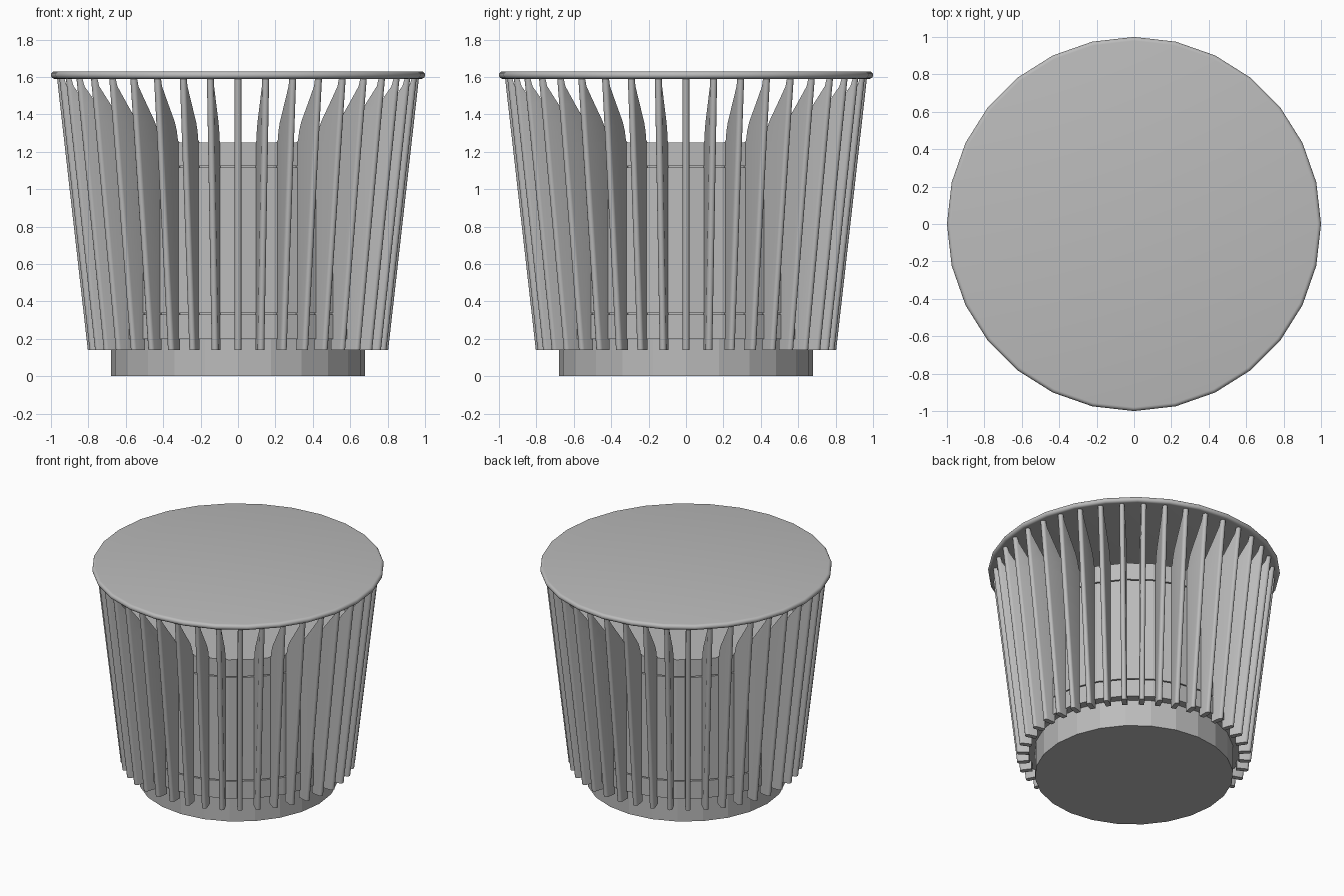
import bpy
import bmesh
from math import cos, sin, pi

FINS = 40
cube = bpy.data.objects.get("Cube")
if cube:
    bpy.data.objects.remove(cube, do_unlink=True)

grey = bpy.data.materials.new("light grey metal")
grey.use_nodes = True
colour = (0.5, 0.5, 0.5, 1)
grey.diffuse_color = colour
grey.node_tree.nodes["Principled BSDF"].inputs["Base Color"].default_value = colour


def add_object(name, bm):
    bmesh.ops.recalc_face_normals(bm, faces=bm.faces)
    mesh = bpy.data.meshes.new(name)
    bm.to_mesh(mesh)
    bm.free()
    mesh.materials.append(grey)
    obj = bpy.data.objects.new(name, mesh)
    bpy.context.collection.objects.link(obj)
    return obj


def smooth(obj, angle):
    bpy.ops.object.select_all(action="DESELECT")
    obj.select_set(True)
    bpy.context.view_layer.objects.active = obj
    bpy.ops.object.shade_smooth_by_angle(angle=angle)


def turned(name, profile, sides):
    """Closed solid of revolution from (radius, height) points, bottom to top."""
    bm = bmesh.new()
    rings = [[bm.verts.new((r * cos(2 * pi * i / sides), r * sin(2 * pi * i / sides), z))
              for i in range(sides)] for r, z in profile]
    for low, high in zip(rings, rings[1:]):
        for i in range(sides):
            j = (i + 1) % sides
            bm.faces.new((low[i], low[j], high[j], high[i]))
    bm.faces.new(rings[0])
    bm.faces.new(rings[-1])
    return add_object(name, bm)


# Plinth and the core with its two narrow grooves
turned("base", [(0.68, 0), (0.68, 0.21)], 24)
core = [(0.74, 0.2)]
for z in (0.33, 1.115):
    core += [(0.74, z), (0.72, z), (0.72, z + 0.008), (0.74, z + 0.008)]
turned("core", core + [(0.74, 1.25)], 24)

# Top disc with a rounded rim
rim = [(0.98 + 0.02 * cos(a * pi / 8), 1.61 + 0.02 * sin(a * pi / 8)) for a in range(-4, 5)]
smooth(turned("top_disc", rim, 28), pi / 6)

# Cooling fins: inner edge flares outward above the core, outer edge is rounded
inner = [(0.72, 0.14), (0.72, 1.25), (0.742, 1.26), (0.755, 1.31), (0.78, 1.36),
         (0.86, 1.46), (0.93, 1.55), (0.945, 1.6)]
half = 0.018
section = [half * sin(a * pi / 6) for a in range(-3, 4)]
nose = [half * cos(a * pi / 6) for a in range(-3, 4)]
bm = bmesh.new()
for k in range(FINS):
    angle = 2 * pi * k / FINS
    c, s = cos(angle), sin(angle)
    rings = []
    for r, z in inner:
        outer = 0.785 + (z - 0.14) * 0.165 / 1.46
        points = [(r, -half)] + [(outer + n, t) for n, t in zip(nose, section)] + [(r, half)]
        rings.append([bm.verts.new((x * c - y * s, x * s + y * c, z)) for x, y in points])
    for low, high in zip(rings, rings[1:]):
        for i in range(len(low)):
            j = (i + 1) % len(low)
            bm.faces.new((low[i], low[j], high[j], high[i]))
    bm.faces.new(rings[0])
    bm.faces.new(rings[-1])
smooth(add_object("cooling_fins", bm), pi / 5)
